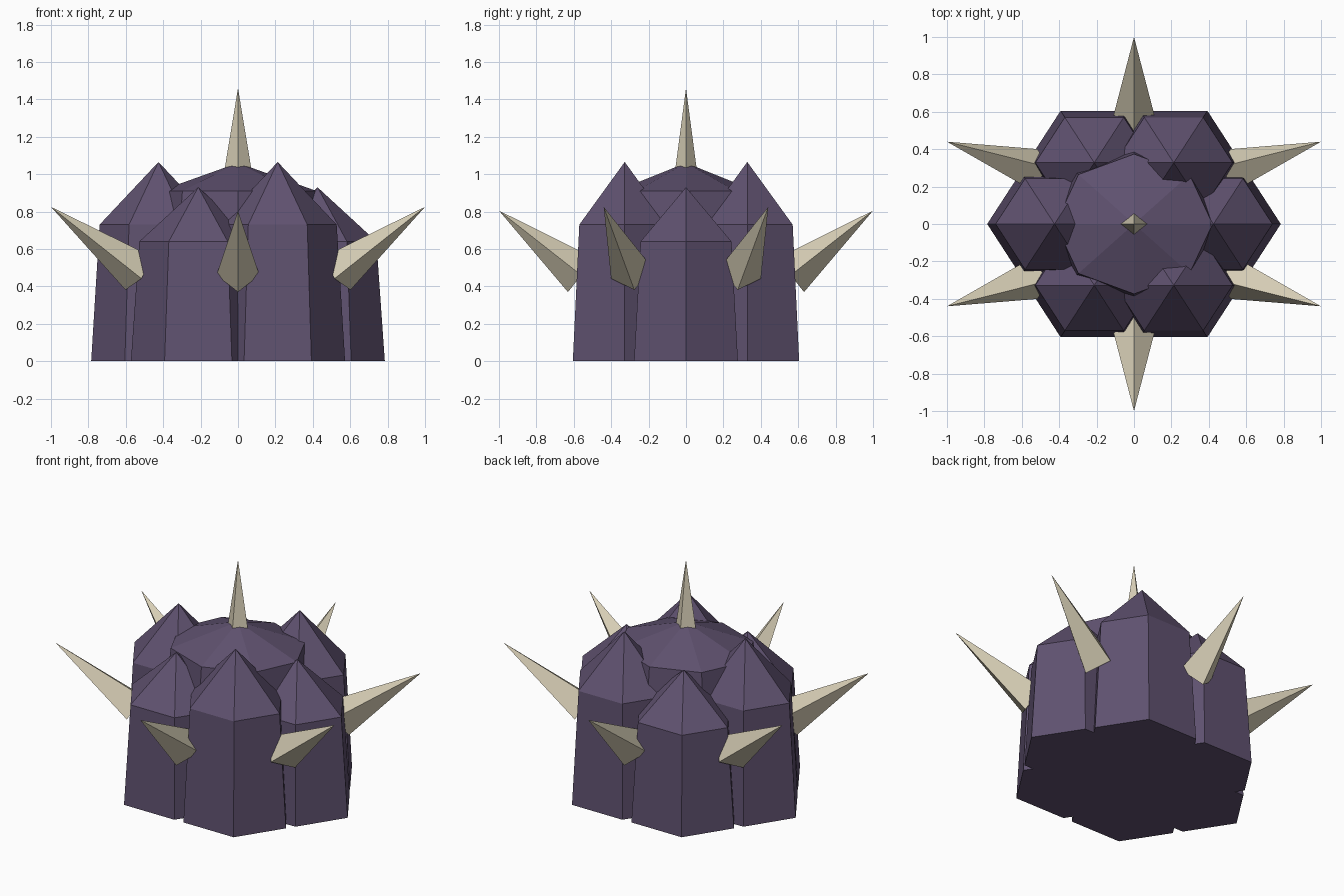
import bpy
import bmesh
from math import cos, sin, pi, radians
from mathutils import Vector

cube = bpy.data.objects.get("Cube")
if cube:
    bpy.data.objects.remove(cube, do_unlink=True)

SQUASH = 0.89  # the cluster is shallower front to back


def material(name, colour):
    mat = bpy.data.materials.new(name)
    mat.use_nodes = True
    mat.diffuse_color = (*colour, 1)
    mat.node_tree.nodes["Principled BSDF"].inputs["Base Color"].default_value = (*colour, 1)
    return mat


purple = material("dusky purple", (0.115, 0.083, 0.16))
bone = material("pale bone", (0.67, 0.61, 0.46))


def peaked_column(name, centre, sides, rings, apex, mat, squash=SQUASH):
    """Stack of (radius, height) rings closed by a pointed top."""
    bm = bmesh.new()
    loops = []
    for radius, z in rings:
        loops.append([bm.verts.new((centre[0] + radius * cos(2 * pi * i / sides),
                                    centre[1] + radius * squash * sin(2 * pi * i / sides), z))
                      for i in range(sides)])
    tip = bm.verts.new((centre[0], centre[1], apex))
    bm.faces.new(loops[0][::-1])
    for i in range(sides):
        j = (i + 1) % sides
        for low, high in zip(loops, loops[1:]):
            bm.faces.new((low[i], low[j], high[j], high[i]))
        bm.faces.new((loops[-1][i], loops[-1][j], tip))
    mesh = bpy.data.meshes.new(name)
    bm.to_mesh(mesh)
    bm.free()
    mesh.materials.append(mat)
    obj = bpy.data.objects.new(name, mesh)
    bpy.context.collection.objects.link(obj)
    return obj


def spike(name, base, tip, radius):
    """Four-sided thorn from base to tip."""
    base, tip = Vector(base), Vector(tip)
    axis = tip - base
    obj = peaked_column(name, (0, 0), 4, [(radius, 0)], axis.length, bone, 1)
    obj.rotation_mode = 'QUATERNION'
    obj.rotation_quaternion = Vector((0, 0, 1)).rotation_difference(axis)
    obj.location = base
    return obj


# Central body with a low faceted dome
peaked_column("core", (0, 0), 8, [(0.52, 0), (0.42, 0.91)], 1.06, purple)

# Ring of pointed hexagonal pods, alternating short and tall
for k in range(6):
    angle = radians(60 * k)
    centre = (0.425 * cos(angle), 0.425 * SQUASH * sin(angle))
    shoulder, apex = ((0.73, 1.065) if k % 2 else (0.64, 0.93))
    peaked_column(f"pod_{k + 1}", centre, 6, [(0.36, 0), (0.315, shoulder)], apex, purple)

# Thorns growing out of the gaps between pods
for sy, end in ((-1, "front"), (1, "back")):
    spike(f"{end}_spike", (0, 0.56 * sy, 0.46), (0, sy, 0.805), 0.115)
    for sx, side in ((-1, "right"), (1, "left")):
        spike(f"{end}_{side}_spike", (0.53 * sx, 0.29 * sy, 0.47), (sx, 0.44 * sy, 0.825), 0.115)

# Upright thorn on the dome
crown = spike("top_spike", (0, 0, 1.0), (0, 0, 1.46), 0.076)
crown.scale.y = 0.8
